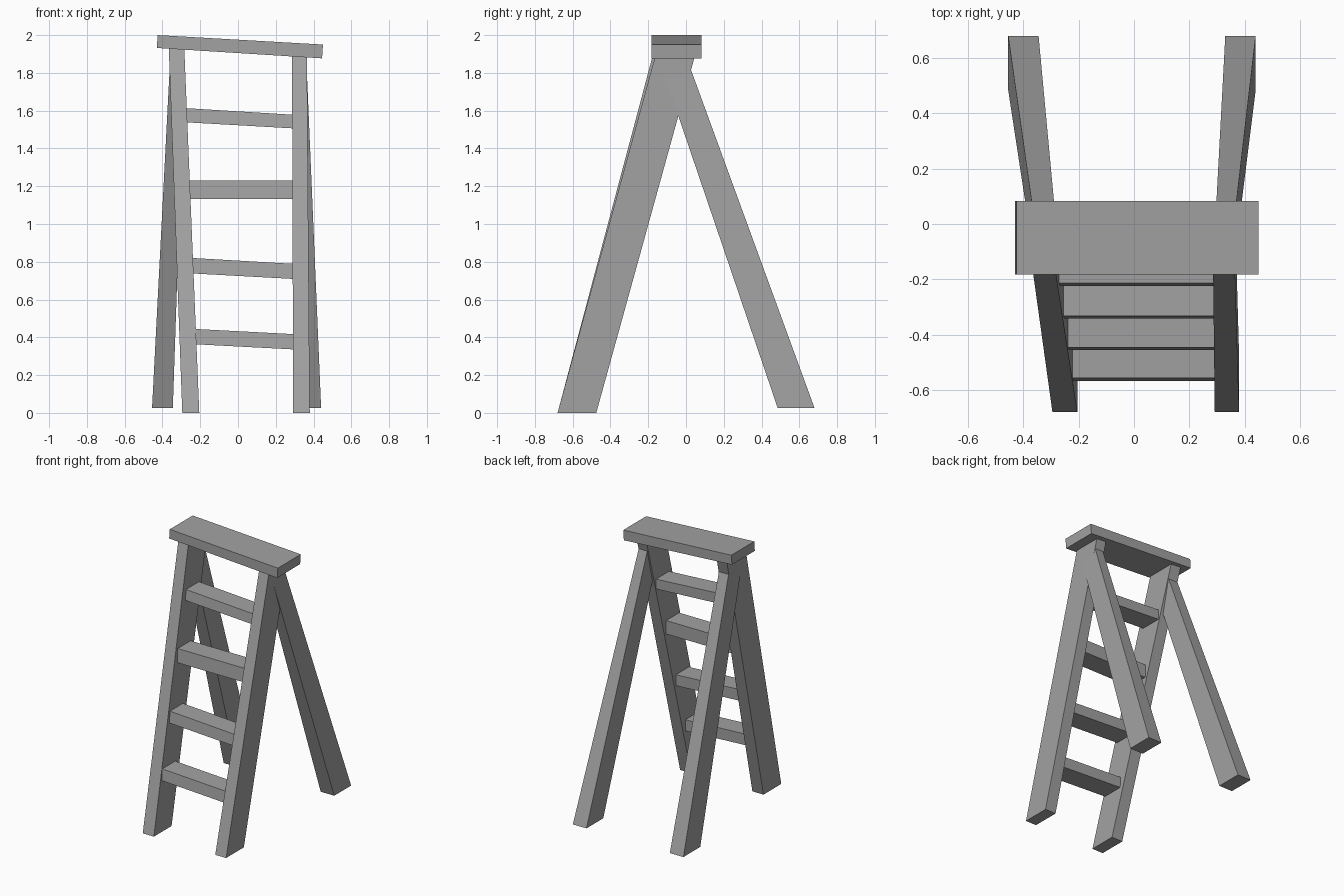
import bpy
import bmesh

cube = bpy.data.objects.get("Cube")
if cube:
    bpy.data.objects.remove(cube, do_unlink=True)

grey = bpy.data.materials.new("plain_grey")
grey.use_nodes = True
colour = (0.36, 0.36, 0.36, 1)
grey.diffuse_color = colour
grey.node_tree.nodes["Principled BSDF"].inputs["Base Color"].default_value = colour


def board(name, place):
    """Box whose corners come from place(x_sign, y_sign, z_sign)."""
    bm = bmesh.new()
    bmesh.ops.create_cube(bm, size=2)
    for v in bm.verts:
        v.co = place(*(c > 0 for c in v.co))
    bmesh.ops.recalc_face_normals(bm, faces=bm.faces)
    mesh = bpy.data.meshes.new(name)
    bm.to_mesh(mesh)
    bm.free()
    mesh.materials.append(grey)
    obj = bpy.data.objects.new(name, mesh)
    bpy.context.collection.objects.link(obj)
    return obj


def leg(name, bottom, top):
    """Tapered leg between two level rectangles: (x range, y range, z)."""
    def place(x, y, z):
        xs, ys, height = top if z else bottom
        return xs[x], ys[y], height
    return board(name, place)


def plank(name, xs, ys, left_z, right_z, lean=0):
    """Crosswise plank, sloping between its end heights, front leaning back."""
    def place(x, y, z):
        heights = right_z if x else left_z
        return xs[x], ys[y] + (lean if z and not y else 0), heights[z]
    return board(name, place)


# Front legs, running up into the top board
leg("front_leg_right", ((-0.295, -0.205), (-0.68, -0.475), 0),
    ((-0.367, -0.285), (-0.162, 0.057), 1.945))
leg("front_leg_left", ((0.292, 0.38), (-0.68, -0.475), 0),
    ((0.286, 0.365), (-0.16, 0.05), 1.9))

# Rear legs, ending inside the front legs
leg("rear_leg_right", ((-0.455, -0.345), (0.485, 0.68), 0.027),
    ((-0.362, -0.284), (-0.125, 0.025), 1.82))
leg("rear_leg_left", ((0.33, 0.44), (0.485, 0.68), 0.027),
    ((0.295, 0.364), (-0.125, 0.025), 1.82))

# Crooked top board
board("top_board", lambda x, y, z: (
    (0.45 if z else 0.445) if x else (-0.425 if z else -0.43),
    0.083 if y else -0.182,
    (1.95 if z else 1.877) if x else (2.0 if z else 1.932)))

# Steps: front y, left heights, right heights
steps = [
    (-0.567, (0.365, 0.446), (0.335, 0.416)),
    (-0.456, (0.740, 0.822), (0.708, 0.788)),
    (-0.342, (1.132, 1.230), (1.132, 1.230)),
    (-0.224, (1.540, 1.615), (1.505, 1.577)),
]
for i, (front, low, high) in enumerate(steps, 1):
    plank(f"step_{i}", (-0.26 - 0.015 * (i - 1), 0.315),
          (front, front + 0.16), low, high, 0.01)
